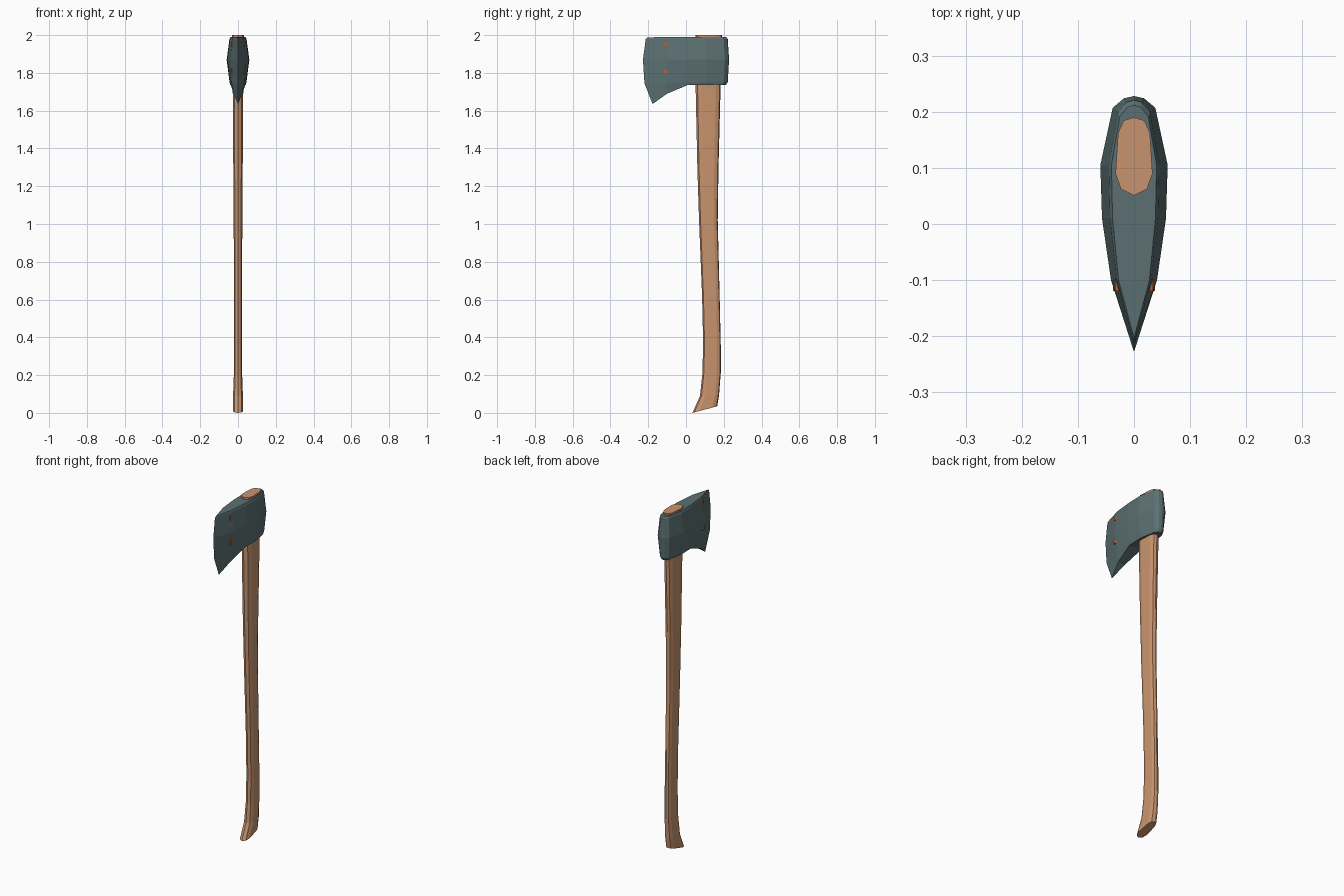
import bpy, bmesh

if "Cube" in bpy.data.objects:
    bpy.data.objects.remove(bpy.data.objects["Cube"])


def material(name, rgb):
    m = bpy.data.materials.new(name)
    m.diffuse_color = (*rgb, 1)
    m.use_nodes = True
    m.node_tree.nodes["Principled BSDF"].inputs["Base Color"].default_value = m.diffuse_color
    return m


WOOD = material("warm wood", (0.578, 0.296, 0.156))
STEEL = material("dark steel", (0.107, 0.162, 0.168))
RUST = material("rust orange", (0.45, 0.12, 0.04))


def loft(name, rings, mat):
    """Skin rings of points; each ring runs back, right side, front, left side."""
    bm = bmesh.new()
    vs = [[bm.verts.new(p) for p in r] for r in rings]
    n = len(rings[0])
    for a, b in zip(vs, vs[1:]):
        for i in range(n):
            j = (i + 1) % n
            bm.faces.new((a[i], a[j], b[j], b[i]))
    # caps made of strips joining the mirrored sides
    for r in (vs[0], vs[-1]):
        for i in range(n // 2):
            quad = [r[i], r[i + 1], r[(n - i - 1) % n], r[(n - i) % n]]
            bm.faces.new(list(dict.fromkeys(quad)))
    bmesh.ops.recalc_face_normals(bm, faces=bm.faces)
    me = bpy.data.meshes.new(name)
    bm.to_mesh(me)
    bm.free()
    me.materials.append(mat)
    ob = bpy.data.objects.new(name, me)
    bpy.context.collection.objects.link(ob)
    return ob


def mirror_ring(half):
    return half + [(-x, y, z) for x, y, z in half[-2:0:-1]]


# handle: ten-sided oval, (x fraction, back-to-front fraction)
OVAL = [(0, 0), (0.56, 0.04), (0.86, 0.2), (1, 0.72), (0.7, 0.92), (0, 1)]
# half width, back y, back z, front y, front z
STATIONS = [
    (0.027, 0.165, 0.035, 0.034, 0.0),
    (0.026, 0.175, 0.095, 0.074, 0.09),
    (0.022, 0.184, 0.21, 0.086, 0.20),
    (0.021, 0.184, 0.36, 0.091, 0.36),
    (0.021, 0.178, 0.62, 0.085, 0.62),
    (0.023, 0.168, 1.02, 0.069, 1.02),
    (0.025, 0.172, 1.30, 0.060, 1.30),
    (0.028, 0.183, 1.72, 0.051, 1.72),
    (0.033, 0.190, 2.0, 0.051, 2.0),
]
loft("handle", [mirror_ring([(w * fx, yb + (yf - yb) * t, zb + (zf - zb) * t)
                             for fx, t in OVAL])
                for w, yb, zb, yf, zf in STATIONS], WOOD)

# axe head: columns from poll (back) to cutting edge at mid height
COLS = [(0, 0.228), (0.018, 0.224), (0.038, 0.207), (0.06, 0.105),
        (0.057, 0.01), (0.041, -0.1)]
# z, width factor, poll inset, cheek z, cheek width factor, edge y, edge z
ROWS = [
    (1.736, 0.68, 0.016, 1.690, 0.55, -0.177, 1.635),
    (1.752, 0.75, 0.007, 1.745, 0.80, -0.220, 1.745),
    (1.870, 1.00, 0.000, 1.870, 1.00, -0.228, 1.870),
    (1.980, 0.75, 0.007, 1.980, 0.75, -0.213, 1.980),
    (1.990, 0.67, 0.016, 1.990, 0.67, -0.203, 1.988),
]
rings = []
for z, f, inset, cz, cf, ey, ez in ROWS:
    half = []
    for i, (x, y) in enumerate(COLS):
        cheek = i == 5
        half.append((x * (cf if cheek else f), y - (inset if i < 3 else 0),
                     cz if cheek else z))
    rings.append(mirror_ring(half + [(0, ey, ez)]))
loft("axe_head", rings, STEEL)

# small rust flecks, nearly flush with the blade cheeks
for k, (z, w) in enumerate([(1.95, 0.0335), (1.81, 0.0375)]):
    d = 0.011
    ring = [(0, d, 0), (w, d, 0), (w, -d, 0), (0, -d, 0)]
    loft(f"rust_fleck_{k + 1}",
         [mirror_ring([(x, y - 0.108, z + s * d) for x, y, _ in ring])
          for s in (-1, 1)], RUST)
